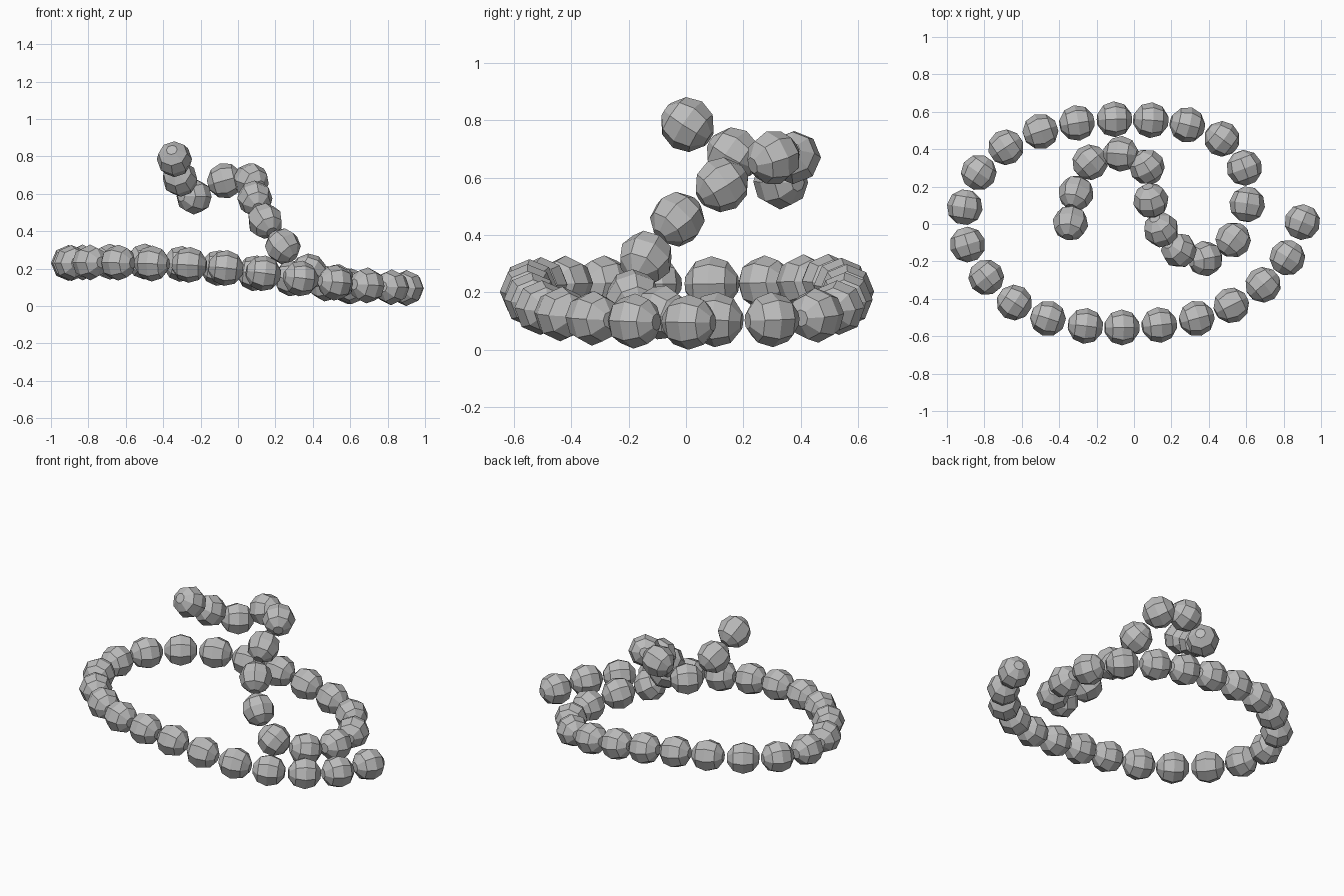
import bpy, bmesh, math
from mathutils import Vector

if "Cube" in bpy.data.objects:
    bpy.data.objects.remove(bpy.data.objects["Cube"])

# centres of the beads along the string, from the low end to the raised tip
PATH = [
    (.90, .01, .096), (.82, -.18, .10), (.69, -.325, .11), (.52, -.435, .125),
    (.335, -.505, .147), (.135, -.54, .175), (-.065, -.553, .203), (-.26, -.545, .22),
    (-.46, -.505, .227), (-.64, -.42, .232), (-.79, -.285, .233), (-.89, -.11, .23),
    (-.905, .09, .23), (-.83, .275, .233), (-.685, .41, .237), (-.50, .495, .238),
    (-.305, .54, .225), (-.105, .56, .203), (.09, .555, .175), (.285, .53, .147),
    (.47, .455, .12), (.59, .30, .105), (.605, .105, .105), (.53, -.085, .13),
    (.38, -.185, .185), (.24, -.14, .32), (.145, -.03, .455), (.09, .125, .575),
    (.07, .305, .67), (-.07, .375, .67), (-.235, .33, .585), (-.31, .165, .68),
    (-.34, .005, .785)]
RADIUS, SIDES = .096, 8
LATITUDES = (-72, -36, 0, 36, 72)

grey = bpy.data.materials.new("bead_grey")
grey.diffuse_color = (.5, .5, .5, 1)
grey.use_nodes = True
grey.node_tree.nodes["Principled BSDF"].inputs["Base Color"].default_value = grey.diffuse_color


def add_bead(bm, centre, axis):
    """Low-poly ball with small flat ends, its axis along the string."""
    side = axis.cross(Vector((0, 0, 1))).normalized()
    up = side.cross(axis)
    rings = []
    for lat in LATITUDES:
        a = math.radians(lat)
        ring = []
        for i in range(SIDES):
            t = 2 * math.pi * i / SIDES
            out = side * math.cos(t) + up * math.sin(t)
            ring.append(bm.verts.new(centre + RADIUS * (axis * math.sin(a) + out * math.cos(a))))
        rings.append(ring)
    for low, high in zip(rings, rings[1:]):
        for i in range(SIDES):
            j = (i + 1) % SIDES
            bm.faces.new((low[i], low[j], high[j], high[i]))
    bm.faces.new(rings[0][::-1])
    bm.faces.new(rings[-1])


# string of beads
bm = bmesh.new()
points = [Vector(p) for p in PATH]
for n, p in enumerate(points):
    axis = points[min(n + 1, len(points) - 1)] - points[max(n - 1, 0)]
    add_bead(bm, p, axis.normalized())
bmesh.ops.recalc_face_normals(bm, faces=bm.faces)
mesh = bpy.data.meshes.new("bead_string")
bm.to_mesh(mesh)
bm.free()
mesh.materials.append(grey)
bpy.context.collection.objects.link(bpy.data.objects.new("bead_string", mesh))
